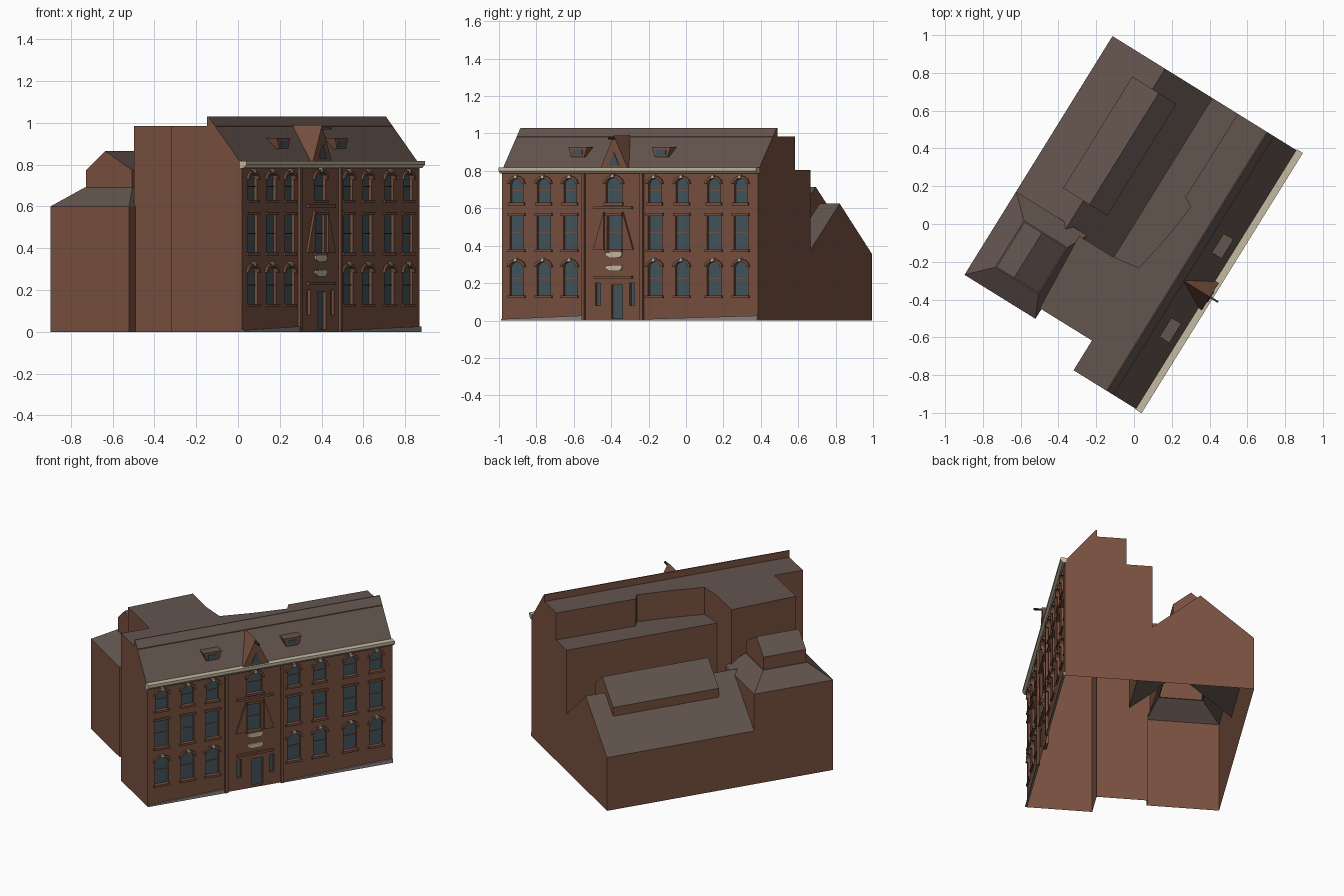
import bpy, bmesh, math
from mathutils import Matrix

cube = bpy.data.objects.get("Cube")
if cube:
    bpy.data.objects.remove(cube)

# Local frame: s runs along the street facade, d runs inward, z is up
LENGTH, DEPTH = 1.612, 1.157
FRAME = Matrix.Translation((0.02, -0.985, 0)) @ Matrix.Rotation(math.atan2(0.85, 0.527), 4, 'Z')


def material(name, rgb):
    m = bpy.data.materials.new(name)
    m.use_nodes = True
    m.diffuse_color = (*rgb, 1)
    m.node_tree.nodes["Principled BSDF"].inputs["Base Color"].default_value = (*rgb, 1)
    return m


BRICK = material("brown brick", (0.19, 0.082, 0.05))
SLATE = material("grey brown slate", (0.125, 0.089, 0.077))
GLASS = material("blue grey glass", (0.058, 0.089, 0.107))
STONE = material("pale stone", (0.56, 0.49, 0.36))
PLINTH = material("grey stone", (0.27, 0.24, 0.22))
IRON = material("black iron", (0.03, 0.03, 0.03))


def add_prism(bm, pts, axis, a, b):
    """Extrude a flat outline along the s, d or z axis."""
    place = {'s': lambda p, t: (t, p[0], p[1]),
             'd': lambda p, t: (p[0], t, p[1]),
             'z': lambda p, t: (p[0], p[1], t)}[axis]
    lo = [bm.verts.new(place(p, a)) for p in pts]
    hi = [bm.verts.new(place(p, b)) for p in pts]
    bm.faces.new(lo)
    bm.faces.new(hi[::-1])
    for i in range(len(pts)):
        j = (i + 1) % len(pts)
        bm.faces.new((lo[i], hi[i], hi[j], lo[j]))


def build(name, prisms, *mats):
    bm = bmesh.new()
    for p in prisms:
        add_prism(bm, *p)
    bmesh.ops.recalc_face_normals(bm, faces=bm.faces)
    me = bpy.data.meshes.new(name)
    bm.to_mesh(me)
    bm.free()
    me.transform(FRAME)
    for m in mats:
        me.materials.append(m)
    ob = bpy.data.objects.new(name, me)
    bpy.context.collection.objects.link(ob)
    return ob


def rect(x0, x1, z0, z1):
    return [(x0, z0), (x1, z0), (x1, z1), (x0, z1)]


def arch(c, w, z0, z1, rise=0.0):
    """Upright opening, with a segmental head when rise is above zero."""
    if not rise:
        return rect(c - w / 2, c + w / 2, z0, z1)
    head = [(c + w / 2 * math.cos(math.pi * i / 6), z1 - rise + rise * math.sin(math.pi * i / 6))
            for i in range(7)]
    return [(c - w / 2, z0), (c + w / 2, z0)] + head


def slate_rule(ob):
    for p in ob.data.polygons:
        p.material_index = 1 if p.normal.z > 0.2 else 0


# Building masses
front = [(0, 0), (0, 0.8), (0.19, 1.03), (0.197, 1.03), (0.197, 0)]
tall = [(0, 0.15), (0, 0.4), (0.185, 0.4), (0.185, 0.725), (0.62, 0.75), (0.62, 0.545),
        (0.643, 0.391), (0.845, 0.354), (1.061, 0.328), (1.09, 0.38), (LENGTH, 0.376), (LENGTH, 0.15)]
gable = [(0.5, 0), (0.5, 0.36), (0.535, 0.38), (0.829, 0.625), (DEPTH, 0.355), (DEPTH, 0)]
attic = [(0.68, 0.4), (0.68, 0.625), (0.79, 0.715), (0.955, 0.58), (0.955, 0.4)]
lantern = [(0.775, 0.5), (0.775, 0.774), (0.925, 0.865), (1.034, 0.774), (1.034, 0.5)]
masses = [
    ("front_range", front, 's', 0, LENGTH),
    ("tall_rear_block", tall, 'z', 0, 0.985),
    ("stepped_rear_block", rect(0.6, LENGTH, 0.3, 0.535), 'z', 0, 0.805),
    ("gabled_rear_hall", gable, 's', 0.6, LENGTH),
    ("hall_attic", attic, 's', 0.79, 1.485),
    ("corner_wing", rect(0.125, 0.644, 0.715, DEPTH), 'z', 0, 0.6),
    ("wing_lantern", lantern, 's', 0.25, 0.53),
]
parts = [build(m[0], [m[1:]], BRICK, SLATE) for m in masses]

# Hipped roof of the corner wing, tapered to its lantern
hip = build("wing_hip_roof", [(rect(0.125, 0.644, 0.715, DEPTH), 'z', 0.58, 0.6),
                              ], BRICK, SLATE)
hip_bm = bmesh.new()
base = [hip_bm.verts.new((s, d, 0.6)) for s, d in rect(0.125, 0.644, 0.715, DEPTH)]
top = [hip_bm.verts.new((s, d, 0.69)) for s, d in rect(0.245, 0.535, 0.77, 1.04)]
hip_bm.faces.new(base[::-1])
hip_bm.faces.new(top)
for i in range(4):
    j = (i + 1) % 4
    hip_bm.faces.new((base[i], base[j], top[j], top[i]))
hip_bm.to_mesh(hip.data)
hip_bm.free()
hip.data.transform(FRAME)
parts.append(hip)

# Window openings: centre, width, sill, head, rise
bays = [0.095, 0.265, 0.43, 0.964, 1.135, 1.335, 1.505]
openings = []
for c in bays:
    openings += [(c, 0.086, 0.134, 0.315, 0.03), (c, 0.086, 0.38, 0.56, 0), (c, 0.08, 0.63, 0.76, 0.03)]
MID = 0.706
openings += [(MID, 0.085, 0.38, 0.56, 0), (MID, 0.1, 0.63, 0.765, 0.035), (0.725, 0.072, 0.01, 0.19, 0),
             (0.605, 0.03, 0.08, 0.2, 0), (0.82, 0.03, 0.08, 0.2, 0)]
cutter = build("window_cutter", [(arch(*o), 'd', -0.05, 0.022) for o in openings], BRICK)

# Merge the masses into one shell, cut the windows, open the underside
shell = parts[0]
shell.name = "building_shell"
for other, op in [(p, 'UNION') for p in parts[1:]] + [(cutter, 'DIFFERENCE')]:
    mod = shell.modifiers.new("join", 'BOOLEAN')
    mod.object, mod.operation, mod.solver = other, op, 'EXACT'
bpy.context.view_layer.update()
merged = bpy.data.meshes.new_from_object(shell.evaluated_get(bpy.context.evaluated_depsgraph_get()))
shell.modifiers.clear()
shell.data = merged
for p in parts[1:] + [cutter]:
    bpy.data.objects.remove(p)
bm = bmesh.new()
bm.from_mesh(merged)
bmesh.ops.delete(bm, geom=[f for f in bm.faces if all(v.co.z < 0.001 for v in f.verts)], context='FACES')
bm.to_mesh(merged)
bm.free()
slate_rule(shell)
for p in merged.polygons:
    if p.area < 0.002 and p.center.z < 0.79:
        p.material_index = 0

# Glass, glazing bars and sills
build("window_glass", [(arch(*o), 'd', 0.016, 0.021) for o in openings], GLASS)
windows = [o for o in openings if o[1] > 0.075]
build("glazing_bars", [(rect(c - w / 2, c + w / 2, (a + b) / 2 - 0.003, (a + b) / 2 + 0.003), 'd', 0.01, 0.017)
                       for c, w, a, b, r in windows], BRICK)
build("window_sills", [(rect(c - w / 2 - 0.01, c + w / 2 + 0.01, a - 0.014, a), 'd', -0.01, 0.005)
                       for c, w, a, b, r in windows], BRICK)
build("flat_lintels", [(rect(c - w / 2 - 0.01, c + w / 2 + 0.01, b, b + 0.014), 'd', -0.01, 0.005)
                       for c, w, a, b, r in windows if not r], BRICK)

# Arched hoods made of short blocks, with pale keystones
hoods = []
for c, w, a, b, r in windows:
    if r:
        inner = arch(c, w, a, b, r)[2:]
        outer = arch(c, w + 0.03, a, b + 0.014, r + 0.014)[2:]
        hoods += [([inner[i], outer[i], outer[i + 1], inner[i + 1]], 'd', -0.012, 0.005) for i in range(6)]
build("arched_hoods", hoods, BRICK)
build("keystones", [(rect(c - 0.008, c + 0.008, b, b + 0.018), 'd', -0.016, 0.002)
                    for c, w, a, b, r in windows if r], STONE)

# Central bay: pilasters, bands, splayed fins, plaques
build("pilasters", [(rect(c - 0.01, c + 0.01, 0, 0.79), 'd', -0.014, 0.005) for c in (0.517, 0.885)], BRICK)
build("string_bands", [(rect(MID - 0.12, MID + 0.12, z, z + 0.014), 'd', -0.015, 0.005)
                       for z in (0.595, 0.225)], BRICK)
build("splayed_fins", [([(MID + k * 0.06, 0.38), (MID + k * 0.125, 0.38), (MID + k * 0.06, 0.58)], 'd', -0.012, 0.003)
                       for k in (-1, 1)], BRICK)
build("pale_plaques", [([(0.655, z), (0.685, z - 0.014), (0.745, z - 0.012), (0.762, z + 0.004),
                         (0.755, z + 0.02), (0.66, z + 0.016)], 'd', -0.009, 0.0) for z in (0.278, 0.348)], STONE)

# Cornice and sloping plinth wedges
build("cornice", [([(0.01, 0.785), (-0.012, 0.785), (-0.026, 0.8), (-0.026, 0.818), (0.012, 0.818)],
                   's', -0.003, LENGTH + 0.005)], STONE)
build("plinth", [([(a, 0), (b, 0), (b, 0.026), (a, 0.008)], 'd', -0.01, 0.002)
                 for a, b in ((0, 0.505), (0.9, LENGTH))], PLINTH)

# Central gabled dormer and its iron rod
build("central_dormer", [([(0.625, 0.81), (0.8, 0.81), (0.71, 0.99)], 'd', -0.01, 0.0)], BRICK)
dormer = bmesh.new()
a, b, c, e = [dormer.verts.new(v) for v in ((0.625, 0, 0.81), (0.8, 0, 0.81), (0.71, 0, 0.99), (0.71, 0.158, 0.99))]
for f in ((a, c, e), (b, e, c), (a, b, c), (a, e, b)):
    dormer.faces.new(f)
bmesh.ops.recalc_face_normals(dormer, faces=dormer.faces)
roof_mesh = bpy.data.meshes.new("central_dormer_roof")
dormer.to_mesh(roof_mesh)
dormer.free()
roof_mesh.transform(FRAME)
roof_mesh.materials.append(BRICK)
bpy.context.collection.objects.link(bpy.data.objects.new("central_dormer_roof", roof_mesh))
build("dormer_window", [([(0.68, 0.83), (0.745, 0.83), (0.712, 0.9)], 'd', -0.014, -0.009)], GLASS)
build("iron_rod", [(rect(0.705, 0.715, 0.968, 0.978), 'd', -0.06, 0.02)], IRON)

# Small roof dormers
for name, c in (("left_roof_dormer", 0.45), ("right_roof_dormer", 0.975)):
    slate_rule(build(name, [([(c - 0.04, 0.875), (c + 0.04, 0.875), (c + 0.06, 0.928), (c - 0.06, 0.928)],
                             'd', 0.045, 0.13)], BRICK, SLATE))
    build(name + "_glass", [(rect(c - 0.03, c + 0.03, 0.885, 0.912), 'd', 0.042, 0.047)], GLASS)
